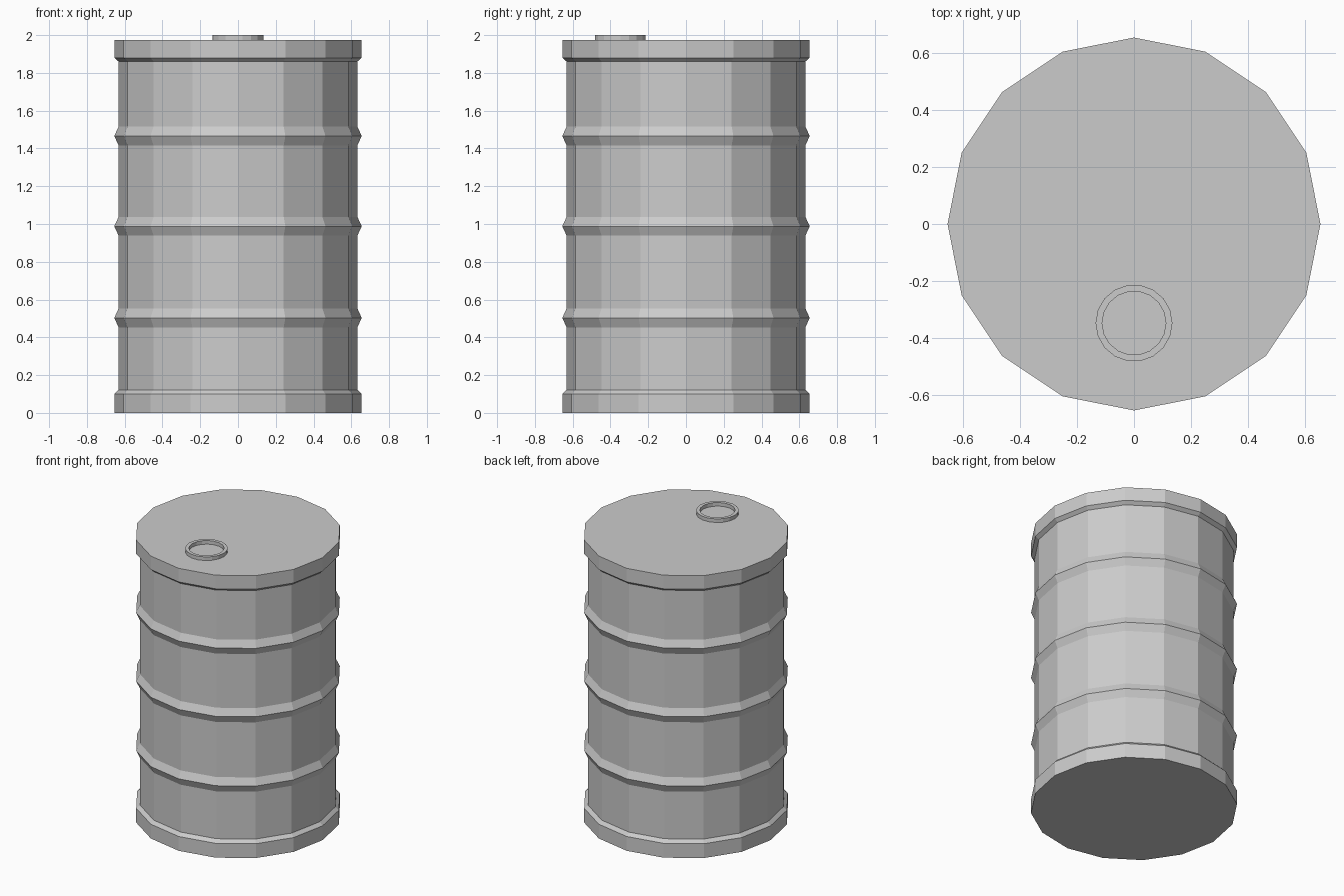
import bpy, bmesh, math

if "Cube" in bpy.data.objects:
    bpy.data.objects.remove(bpy.data.objects["Cube"])


def lathe(name, profile, sides, centre=(0, 0), closed=False):
    """Revolve (radius, z) points about a vertical axis; cap the ends unless closed."""
    bm = bmesh.new()
    rings = []
    for r, z in profile:
        rings.append([bm.verts.new((centre[0] + r * math.cos(2 * math.pi * i / sides),
                                    centre[1] + r * math.sin(2 * math.pi * i / sides), z))
                      for i in range(sides)])
    pairs = list(zip(rings, rings[1:]))
    if closed:
        pairs.append((rings[-1], rings[0]))
    else:
        bm.faces.new(rings[0])
        bm.faces.new(rings[-1])
    for a, b in pairs:
        for i in range(sides):
            j = (i + 1) % sides
            bm.faces.new((a[i], a[j], b[j], b[i]))
    bmesh.ops.recalc_face_normals(bm, faces=bm.faces)
    mesh = bpy.data.meshes.new(name)
    bm.to_mesh(mesh)
    bm.free()
    obj = bpy.data.objects.new(name, mesh)
    bpy.context.collection.objects.link(obj)
    return obj


R_BODY, R_RIM = 0.632, 0.655

# Drum shell: bottom rim, three raised ribs, top rim
profile = [(R_RIM, 0), (R_RIM, 0.1), (R_BODY, 0.122)]
for z in (0.503, 0.988, 1.466):
    profile += [(R_BODY, z - 0.05), (R_RIM, z), (R_BODY, z + 0.05)]
profile += [(R_BODY, 1.86), (R_RIM, 1.88), (R_RIM, 1.975)]
lathe("drum", profile, 16)

# Raised ring around the filler opening on the lid
lathe("filler_ring", [(0.135, 1.973), (0.135, 2.0), (0.112, 2.0), (0.112, 1.973)],
      18, centre=(0, -0.348), closed=True).data.update()
